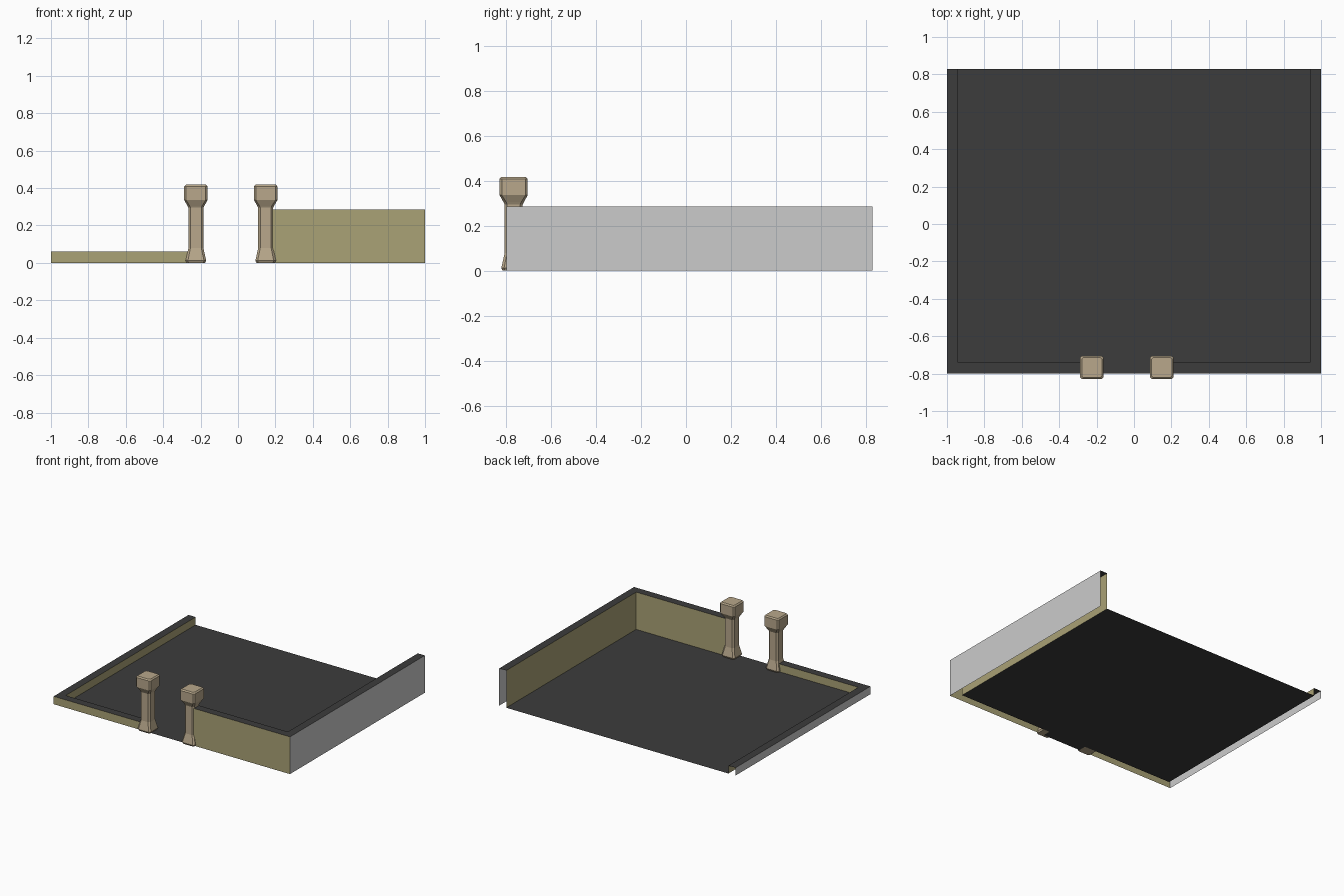
import bpy, bmesh

if "Cube" in bpy.data.objects:
    bpy.data.objects.remove(bpy.data.objects["Cube"])


def material(name, rgb):
    m = bpy.data.materials.new(name)
    m.diffuse_color = (*rgb, 1)
    m.use_nodes = True
    m.node_tree.nodes["Principled BSDF"].inputs["Base Color"].default_value = m.diffuse_color
    return m


ASPHALT = material("asphalt", (0.045, 0.045, 0.045))
OLIVE = material("olive_plaster", (0.40, 0.36, 0.18))
GREY = material("plain_grey", (0.8, 0.8, 0.8))
STONE = material("stone", (0.48, 0.39, 0.26))

FRONT, BACK, T = -0.80, 0.83, 0.06
POSTS = {-1: -0.225, 1: 0.148}


def finish(name, bm, mats):
    mesh = bpy.data.meshes.new(name)
    bm.to_mesh(mesh)
    bm.free()
    for m in mats:
        mesh.materials.append(m)
    ob = bpy.data.objects.new(name, mesh)
    bpy.context.collection.objects.link(ob)
    return ob


def quad(bm, pts, mat=0):
    f = bm.faces.new([bm.verts.new(p) for p in pts])
    f.material_index = mat


# Floor slab surface, plus the strip through the gateway
bm = bmesh.new()
for x0, x1, y0, y1 in ((-1 + T, 1 - T, FRONT + T, BACK),
                       (POSTS[-1], POSTS[1], FRONT, FRONT + T)):
    quad(bm, [(x0, y0, 0), (x1, y0, 0), (x1, y1, 0), (x0, y1, 0)])
finish("floor", bm, [ASPHALT])


# L-shaped hollow walls: open underneath and at the back end
def wall(name, side, height):
    bm = bmesh.new()
    gate = POSTS[side]
    outer = [(gate, FRONT), (side, FRONT), (side, BACK)]
    inner = [(gate, FRONT + T), (side * (1 - T), FRONT + T),
             (side * (1 - T), BACK)]

    def strip(a, b, za, zb, mat, flip):
        pts = [(*a[0], za), (*a[1], za), (*b[1], zb), (*b[0], zb)]
        quad(bm, pts[::-1] if flip else pts, mat)

    for i in range(2):
        o, n = outer[i:i + 2], inner[i:i + 2]
        strip(o, o, 0, height, 1 if i else 0, side < 0)
        strip(n, n, 0, height, 0, side > 0)
        strip(o, n, height, height, 2, side < 0)
    finish(name, bm, [OLIVE, GREY, ASPHALT])


wall("low_wall", -1, 0.06)
wall("high_wall", 1, 0.285)

# Gate posts: chamfered-square sections (height, half width, chamfer)
PROFILE = [(0.0, 0.049, 0.010), (0.012, 0.055, 0.012), (0.08, 0.040, 0.011),
           (0.295, 0.040, 0.011), (0.305, 0.045, 0.012), (0.336, 0.0625, 0.010),
           (0.409, 0.0625, 0.010), (0.418, 0.054, 0.009)]


def post(name, cx, cy):
    bm = bmesh.new()
    rings = []
    for z, h, c in PROFILE:
        k = h - c
        sec = [(h, -k), (h, k), (k, h), (-k, h), (-h, k), (-h, -k), (-k, -h), (k, -h)]
        rings.append([bm.verts.new((cx + x, cy + y, z)) for x, y in sec])
    for a, b in zip(rings, rings[1:]):
        for i in range(8):
            j = (i + 1) % 8
            bm.faces.new((a[i], a[j], b[j], b[i]))
    bm.faces.new(rings[0][::-1])
    bm.faces.new(rings[-1])
    finish(name, bm, [STONE])


for side, label in ((-1, "left"), (1, "right")):
    post(label + "_gate_post", POSTS[side], -0.767)
